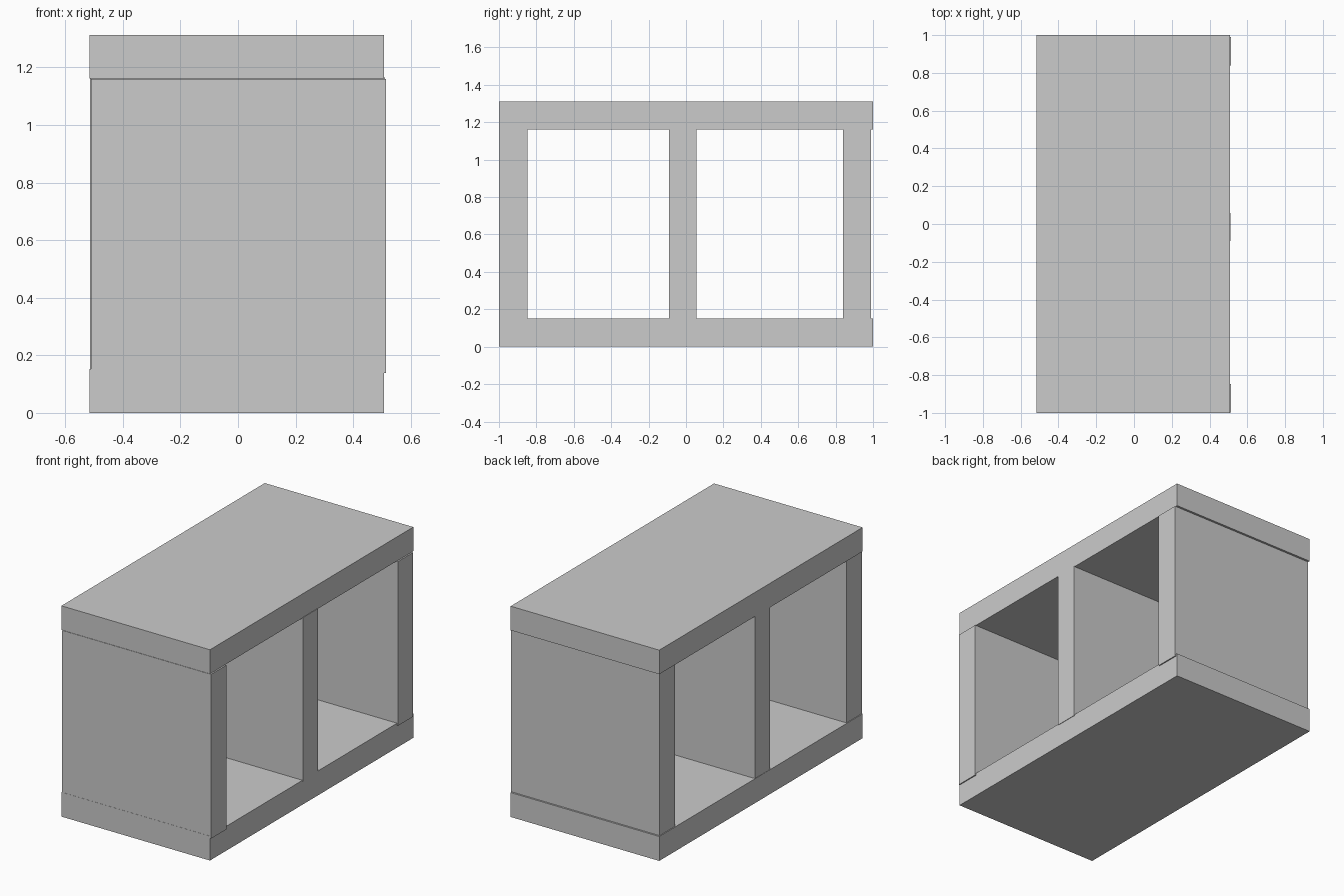
import bpy

if "Cube" in bpy.data.objects:
    bpy.data.objects.remove(bpy.data.objects["Cube"])


def board(name, x, y, z):
    """Box spanning the given (min, max) ranges."""
    spans = (x, y, z)
    bpy.ops.mesh.primitive_cube_add(size=1, location=[(a + b) / 2 for a, b in spans])
    obj = bpy.context.object
    obj.name = name
    obj.scale = [b - a for a, b in spans]
    bpy.ops.object.transform_apply(location=False, rotation=False, scale=True)
    return obj


# Horizontal boards
for name, z in (("bottom_board", (0, 0.152)), ("top_board", (1.162, 1.312))):
    board(name, (-0.516, 0.507), (-1, 1), z)

# Upright panels, set slightly off the boards' edges
board("front_panel", (-0.511, 0.514), (-0.999, -0.848), (0.138, 1.16))
board("middle_divider", (-0.514, 0.51), (-0.09, 0.057), (0.145, 1.165))
board("back_panel", (-0.511, 0.514), (0.84, 0.989), (0.138, 1.16))
